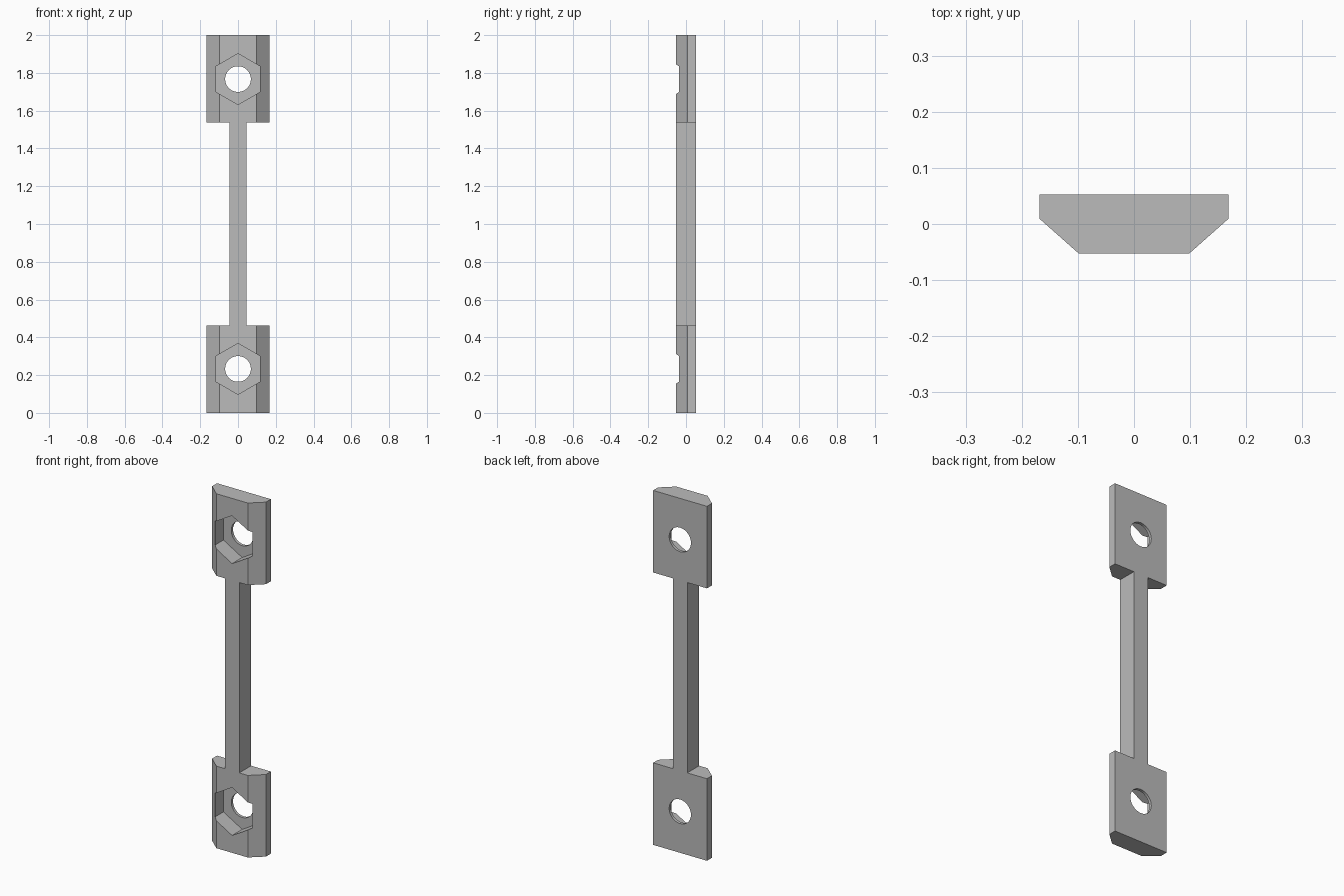
import bpy, bmesh, math
from mathutils import Matrix

cube = bpy.data.objects.get("Cube")
if cube:
    bpy.data.objects.remove(cube, do_unlink=True)

HALF_Y = 0.053        # half thickness of the link
PLATE_H = 0.463       # height of each end plate
HOLE_Z = 0.233        # hole centre, measured from the outer end
POCKET_FLOOR = 0.037  # y of the hexagonal pocket floor

grey = bpy.data.materials.new("plain grey")
grey.use_nodes = True
colour = (0.5, 0.5, 0.5, 1)
grey.diffuse_color = colour
grey.node_tree.nodes["Principled BSDF"].inputs["Base Color"].default_value = colour


def make_object(name, bm):
    bmesh.ops.recalc_face_normals(bm, faces=bm.faces)
    mesh = bpy.data.meshes.new(name)
    bm.to_mesh(mesh)
    bm.free()
    mesh.materials.append(grey)
    obj = bpy.data.objects.new(name, mesh)
    bpy.context.collection.objects.link(obj)
    return obj


def extrude_profile(name, profile, z0, z1, capped=True):
    bm = bmesh.new()
    low = [bm.verts.new((x, y, z0)) for x, y in profile]
    high = [bm.verts.new((x, y, z1)) for x, y in profile]
    for i in range(len(profile)):
        j = (i + 1) % len(profile)
        bm.faces.new((low[i], low[j], high[j], high[i]))
    if capped:
        bm.faces.new(low)
        bm.faces.new(high)
    return make_object(name, bm)


def prism_cutter(name, sides, radius, y0, y1, z, turn=0):
    # prism lying along y
    bm = bmesh.new()
    place = (Matrix.Translation((0, (y0 + y1) / 2, z))
             @ Matrix.Rotation(math.pi / 2, 4, 'X')
             @ Matrix.Rotation(turn, 4, 'Z'))
    bmesh.ops.create_cone(bm, cap_ends=True, segments=sides, radius1=radius,
                          radius2=radius, depth=y1 - y0, matrix=place)
    obj = make_object(name, bm)
    # a hexagon must stand on a corner
    if sides == 6:
        top = max(v.co.z for v in obj.data.vertices) - z
        if top < radius * 0.95:
            spin = (Matrix.Translation((0, 0, z)) @ Matrix.Rotation(math.pi / 6, 4, 'Y')
                    @ Matrix.Translation((0, 0, -z)))
            obj.data.transform(spin)
    return obj


def cut(obj, cutter):
    mod = obj.modifiers.new("cut", 'BOOLEAN')
    mod.operation = 'DIFFERENCE'
    mod.solver = 'EXACT'
    mod.object = cutter
    bpy.context.view_layer.objects.active = obj
    bpy.ops.object.modifier_apply(modifier=mod.name)
    bpy.data.objects.remove(cutter, do_unlink=True)


# End plates with chamfered front edges, hexagonal nut pocket and round hole
plate_profile = [(-0.168, HALF_Y), (-0.168, 0.009), (-0.098, -HALF_Y),
                 (0.098, -HALF_Y), (0.168, 0.009), (0.168, HALF_Y)]
for name, z0, hole_z in (("lower_plate", 0, HOLE_Z),
                         ("upper_plate", 2 - PLATE_H, 2 - HOLE_Z)):
    plate = extrude_profile(name, plate_profile, z0, z0 + PLATE_H)
    cut(plate, prism_cutter("nut_cutter", 6, 0.135, -0.2, POCKET_FLOOR, hole_z))
    cut(plate, prism_cutter("hole_cutter", 48, 0.068, -0.2, 0.2, hole_z))
    bpy.ops.object.select_all(action='DESELECT')
    plate.select_set(True)
    bpy.context.view_layer.objects.active = plate
    bpy.ops.object.shade_smooth_by_angle(angle=math.radians(25))

# Square connecting bar between the plates
w = 0.045
extrude_profile("connecting_bar", [(-w, -HALF_Y), (w, -HALF_Y), (w, HALF_Y), (-w, HALF_Y)],
                PLATE_H, 2 - PLATE_H, capped=False)
